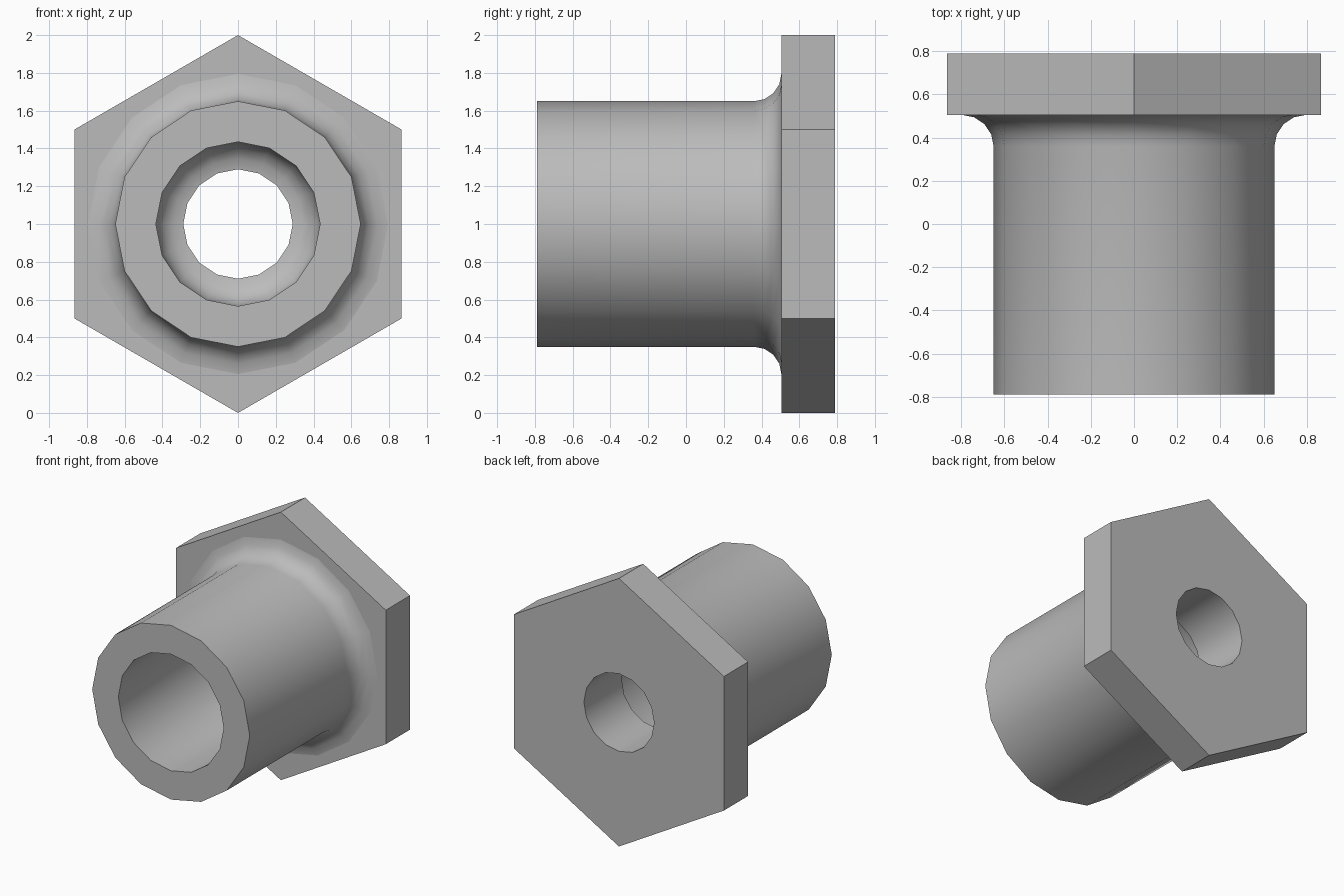
import bpy, bmesh, math

old = bpy.data.objects.get("Cube")
if old:
    bpy.data.objects.remove(old, do_unlink=True)

# Single plain metal colour
metal = bpy.data.materials.new("plain_grey_metal")
metal.use_nodes = True
grey = (0.5, 0.5, 0.5, 1.0)
metal.diffuse_color = grey
metal.node_tree.nodes["Principled BSDF"].inputs["Base Color"].default_value = grey

SIDES = 16
CENTRE_Z = 1.0
FRONT, PLATE, BACK = -0.79, 0.505, 0.79
OUTER, BORE, HOLE, FILLET = 0.65, 0.435, 0.29, 0.145


def ring(bm, radius, y, count):
    """Ring of vertices around the y axis, with one vertex at the top."""
    steps = [math.tau * i / count for i in range(count)]
    return [bm.verts.new((radius * math.sin(a), y, CENTRE_Z + radius * math.cos(a)))
            for a in steps]


def skin(bm, a, b):
    """Quads between two rings of equal count."""
    n = len(a)
    for i in range(n):
        j = (i + 1) % n
        bm.faces.new((a[i], a[j], b[j], b[i]))


def loop_edges(bm, verts):
    edges = []
    for a, b in zip(verts, verts[1:] + verts[:1]):
        edges.append(bm.edges.get((a, b)) or bm.edges.new((a, b)))
    return edges


def finish(bm, name):
    mesh = bpy.data.meshes.new(name)
    bm.to_mesh(mesh)
    bm.free()
    mesh.materials.append(metal)
    obj = bpy.data.objects.new(name, mesh)
    bpy.context.collection.objects.link(obj)
    return obj


def arc(cr, cy, start, end, steps=4):
    """Fillet points as (radius, y) pairs."""
    points = []
    for i in range(steps + 1):
        a = math.radians(start + (end - start) * i / steps)
        points.append((cr + FILLET * math.cos(a), cy + FILLET * math.sin(a)))
    return points


# Barrel: outer fillet, outer wall, front rim, bore, rounded floor, through hole
profile = arc(OUTER + FILLET, PLATE - FILLET, 90, 180)
profile += [(OUTER, FRONT), (BORE, FRONT)]
profile += arc(HOLE, 0.2, 0, 90)
profile += [(HOLE, BACK)]
bm = bmesh.new()
rings = [ring(bm, r, y, SIDES) for r, y in profile]
for a, b in zip(rings, rings[1:]):
    skin(bm, a, b)
barrel = finish(bm, "barrel")

# Hexagonal flange with openings matching the fillet foot and the through hole
bm = bmesh.new()
hex_front, hex_back = ring(bm, 1.0, PLATE, 6), ring(bm, 1.0, BACK, 6)
skin(bm, hex_front, hex_back)
for outline, radius, y, facing in ((hex_front, OUTER + FILLET, PLATE, -1),
                                   (hex_back, HOLE, BACK, 1)):
    opening = ring(bm, radius, y, SIDES)
    edges = loop_edges(bm, outline) + loop_edges(bm, opening)
    bmesh.ops.triangle_fill(bm, edges=edges, use_beauty=True, normal=(0, facing, 0))
bmesh.ops.recalc_face_normals(bm, faces=bm.faces)
flange = finish(bm, "hex_flange")

# Make sure the flange sides point outward
bm = bmesh.new()
bm.from_mesh(flange.data)
for f in bm.faces:
    c = f.calc_center_median()
    out = (c.x, (c.y - (PLATE + BACK) / 2) * 10, c.z - CENTRE_Z)
    if f.normal.dot(out) < 0:
        f.normal_flip()
bm.to_mesh(flange.data)
bm.free()

# Make the barrel's front rim face forward, with all faces consistent
bm = bmesh.new()
bm.from_mesh(barrel.data)
bmesh.ops.recalc_face_normals(bm, faces=bm.faces)
rim = min(bm.faces, key=lambda f: f.calc_center_median().y)
if rim.normal.y > 0:
    bmesh.ops.reverse_faces(bm, faces=bm.faces)
bm.to_mesh(barrel.data)
bm.free()

# Smooth round surfaces, crisp rims
bpy.ops.object.select_all(action='DESELECT')
barrel.select_set(True)
bpy.context.view_layer.objects.active = barrel
bpy.ops.object.shade_smooth_by_angle(angle=math.radians(35))
